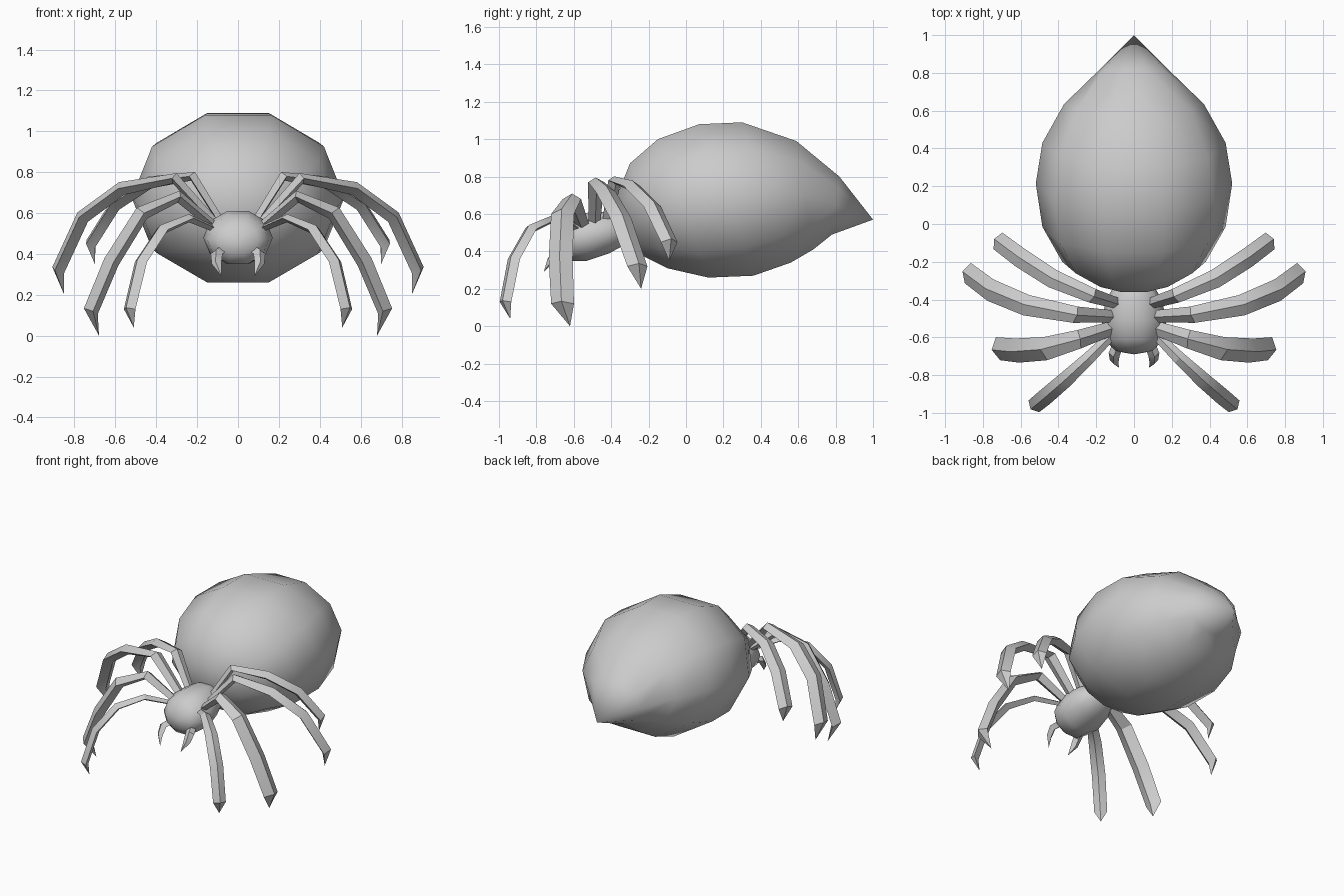
import bpy, math
from mathutils import Vector

if "Cube" in bpy.data.objects:
    bpy.data.objects.remove(bpy.data.objects["Cube"])


def loft(name, rings, start, end, angle):
    """Skin equal-sized rings and close both ends to a point."""
    n = len(rings[0])
    verts = [v for r in rings for v in r] + [Vector(start), Vector(end)]
    a, b = len(verts) - 2, len(verts) - 1
    faces = []
    for i in range(len(rings) - 1):
        for k in range(n):
            m = (k + 1) % n
            faces.append((i*n + k, i*n + m, (i+1)*n + m, (i+1)*n + k))
    last = (len(rings) - 1) * n
    for k in range(n):
        m = (k + 1) % n
        faces.append((a, m, k))
        faces.append((b, last + k, last + m))
    mesh = bpy.data.meshes.new(name)
    mesh.from_pydata([tuple(v) for v in verts], [], faces)
    ob = bpy.data.objects.new(name, mesh)
    bpy.context.collection.objects.link(ob)
    bpy.ops.object.select_all(action='DESELECT')
    bpy.context.view_layer.objects.active = ob
    ob.select_set(True)
    bpy.ops.object.mode_set(mode='EDIT')
    bpy.ops.mesh.select_all(action='SELECT')
    bpy.ops.mesh.normals_make_consistent(inside=False)
    bpy.ops.object.mode_set(mode='OBJECT')
    bpy.ops.object.shade_smooth_by_angle(angle=math.radians(angle))
    return ob


def body(name, stations, start, end):
    """Ten-sided rings from half width, top (y, z) and bottom (y, z)."""
    rings = []
    for w, ty, tz, by, bz in stations:
        mid = Vector((0, (ty + by) / 2, (tz + bz) / 2))
        up = Vector((0, ty - by, tz - bz)) / (2 * math.sin(math.radians(72)))
        rings.append([mid + Vector((w, 0, 0)) * math.cos(k * math.pi / 5)
                      + up * math.sin(k * math.pi / 5) for k in range(10)])
    return loft(name, rings, start, end, 60)


def limb(name, path, widths, thick, angle=30):
    """Diamond-section tapered tube along a path, pointed at both ends."""
    pts = [Vector(p) for p in path]
    heading = pts[-2] - pts[0]
    side = Vector((-heading.y, heading.x, 0)).normalized()
    rings = []
    for i in range(len(pts) - 1):
        t = (pts[i + 1] - pts[max(i - 1, 0)]).normalized()
        if i == len(pts) - 2:
            t = (pts[i] - pts[i - 1]).normalized()
        up = t.cross(side).normalized()
        w, h = widths[i], widths[i] * thick
        rings.append([pts[i] + side * w, pts[i] + up * h,
                      pts[i] - side * w, pts[i] - up * h])
    ob = loft(name, rings, pts[0], pts[-1], angle)
    mod = ob.modifiers.new("mirror", 'MIRROR')
    mod.use_clip = False
    return ob


# Abdomen, tilted upward and drawn to a point at the rear
body("abdomen", [
    (0.22, -0.36, 0.72, -0.22, 0.37),
    (0.38, -0.30, 0.87, -0.10, 0.31),
    (0.485, -0.15, 1.00, 0.12, 0.26),
    (0.52, 0.07, 1.08, 0.36, 0.27),
    (0.485, 0.30, 1.09, 0.56, 0.34),
    (0.37, 0.59, 0.99, 0.68, 0.41),
    (0.20, 0.82, 0.80, 0.78, 0.49),
], (0, -0.36, 0.53), (0, 1.0, 0.57))

# Head and thorax
body("thorax", [
    (0.10, -0.66, 0.54, -0.68, 0.40),
    (0.15, -0.61, 0.59, -0.63, 0.35),
    (0.17, -0.51, 0.61, -0.53, 0.35),
    (0.15, -0.40, 0.61, -0.41, 0.39),
    (0.10, -0.32, 0.59, -0.32, 0.44),
], (0, -0.69, 0.47), (0, -0.28, 0.52))

# Four pairs of legs
legs = {
    "front_legs": (0.042, [(0.11, -0.58, 0.52), (0.24, -0.71, 0.575),
                           (0.37, -0.83, 0.52), (0.475, -0.92, 0.36),
                           (0.53, -0.965, 0.13), (0.51, -0.94, 0.04)]),
    "second_legs": (0.062, [(0.11, -0.55, 0.53), (0.29, -0.61, 0.68),
                            (0.47, -0.66, 0.60), (0.62, -0.67, 0.36),
                            (0.72, -0.66, 0.12), (0.68, -0.62, 0.0)]),
    "third_legs": (0.056, [(0.11, -0.49, 0.55), (0.31, -0.48, 0.77),
                           (0.57, -0.43, 0.72), (0.76, -0.35, 0.58),
                           (0.88, -0.26, 0.32), (0.85, -0.24, 0.20)]),
    "rear_legs": (0.05, [(0.09, -0.42, 0.57), (0.22, -0.38, 0.78),
                         (0.43, -0.29, 0.75), (0.60, -0.18, 0.64),
                         (0.72, -0.09, 0.45), (0.70, -0.09, 0.35)]),
}
for name, (w, path) in legs.items():
    limb(name, path, [w * 0.6, w * 0.8, w, w * 1.05, w], 0.6)

# Fangs
limb("fangs", [(0.08, -0.63, 0.42), (0.105, -0.69, 0.40),
               (0.105, -0.725, 0.35), (0.08, -0.76, 0.29)],
     [0.03, 0.03, 0.024], 0.8)
